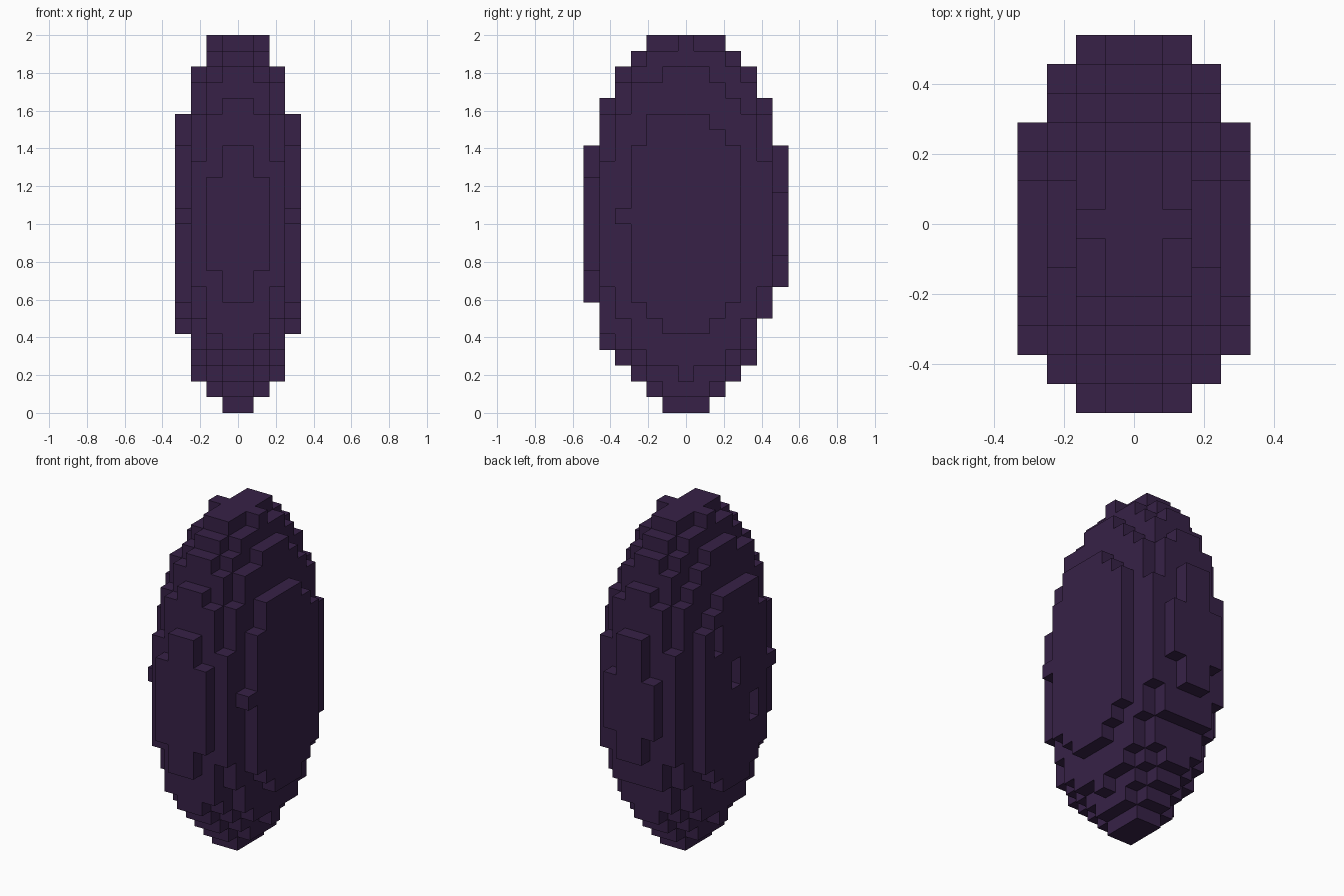
import bpy
import bmesh
from mathutils import Vector

default_cube = bpy.data.objects.get("Cube")
if default_cube:
    bpy.data.objects.remove(default_cube, do_unlink=True)

CELL = 1 / 12
DEPTH = 13

# Slices from the middle outwards; each slab is (z start, z end, y start, y end) in cells
core_slice = [
    (0, 1, 5, 8), (1, 2, 4, 9), (2, 3, 3, 10), (3, 4, 2, 11),
    (4, 6, 1, 11), (6, 7, 1, 12), (7, 8, 0, 12), (8, 17, 0, 13),
    (17, 20, 1, 12), (20, 22, 2, 11), (22, 23, 3, 10), (23, 24, 4, 9),
]
inner_slice = [
    (1, 2, 5, 8), (2, 3, 4, 9), (3, 4, 3, 10), (4, 5, 2, 11),
    (5, 6, 1, 11), (6, 19, 1, 12), (9, 15, 0, 12), (10, 14, 0, 13),
    (19, 21, 2, 11), (21, 22, 3, 10), (22, 23, 4, 9), (23, 24, 6, 7),
]
outer_slice = [
    (2, 3, 6, 7), (3, 4, 4, 9), (4, 6, 3, 10), (6, 8, 2, 11),
    (8, 16, 1, 12), (16, 19, 2, 11), (19, 20, 3, 10), (20, 21, 3, 9),
    (21, 22, 5, 8),
]
side_plate = [
    (5, 6, 5, 8), (6, 7, 4, 9), (7, 17, 3, 10), (12, 13, 2, 10),
    (17, 18, 4, 9), (18, 19, 4, 8),
]
# Diagonal slots on the right-hand plate
slots = [(15, 17, 8, 9), (12, 14, 6, 7), (9, 11, 4, 5)]


def slab_cells(slabs, column):
    """All cells of a slice standing in one x column."""
    return {(column, y, z)
            for z_start, z_end, y_start, y_end in slabs
            for z in range(z_start, z_end)
            for y in range(y_start, y_end)}


def make_material(name, colour):
    material = bpy.data.materials.new(name)
    material.use_nodes = True
    material.diffuse_color = colour
    shader = material.node_tree.nodes["Principled BSDF"]
    shader.inputs["Base Color"].default_value = colour
    shader.inputs["Roughness"].default_value = 0.8
    return material


def build_blocks(name, cells, material):
    """Skin the outside of a set of cells with flat faces."""
    bm = bmesh.new()
    corners = {}

    def corner(point):
        key = tuple(round(value * 2) for value in point)
        if key not in corners:
            x, y, z = point
            corners[key] = bm.verts.new((x * CELL, (y - DEPTH / 2) * CELL, z * CELL))
        return corners[key]

    for cell in cells:
        centre = Vector(cell) + Vector((0.5, 0.5, 0.5))
        for axis in range(3):
            for sign in (-1, 1):
                normal = Vector((0, 0, 0))
                normal[axis] = sign
                neighbour = tuple(int(c + n) for c, n in zip(cell, normal))
                if neighbour in cells:
                    continue
                side = Vector((0, 0, 0))
                side[(axis + 1) % 3] = 0.5
                rise = normal.cross(side)
                middle = centre + normal / 2
                bm.faces.new([corner(middle + offset) for offset in
                              (-side - rise, side - rise, side + rise, rise - side)])

    bmesh.ops.recalc_face_normals(bm, faces=bm.faces)
    mesh = bpy.data.meshes.new(name)
    bm.to_mesh(mesh)
    bm.free()
    mesh.materials.append(material)
    body = bpy.data.objects.new(name, mesh)
    bpy.context.collection.objects.link(body)
    return body


# Stack the slices outwards on both sides
cells = set()
for index, slabs in enumerate((core_slice, inner_slice, outer_slice, side_plate)):
    cells |= slab_cells(slabs, index) | slab_cells(slabs, -1 - index)
cells -= slab_cells(slots, -4)

dark_purple = make_material("dark_purple", (0.038, 0.0155, 0.063, 1))
build_blocks("egg_body", cells, dark_purple)
